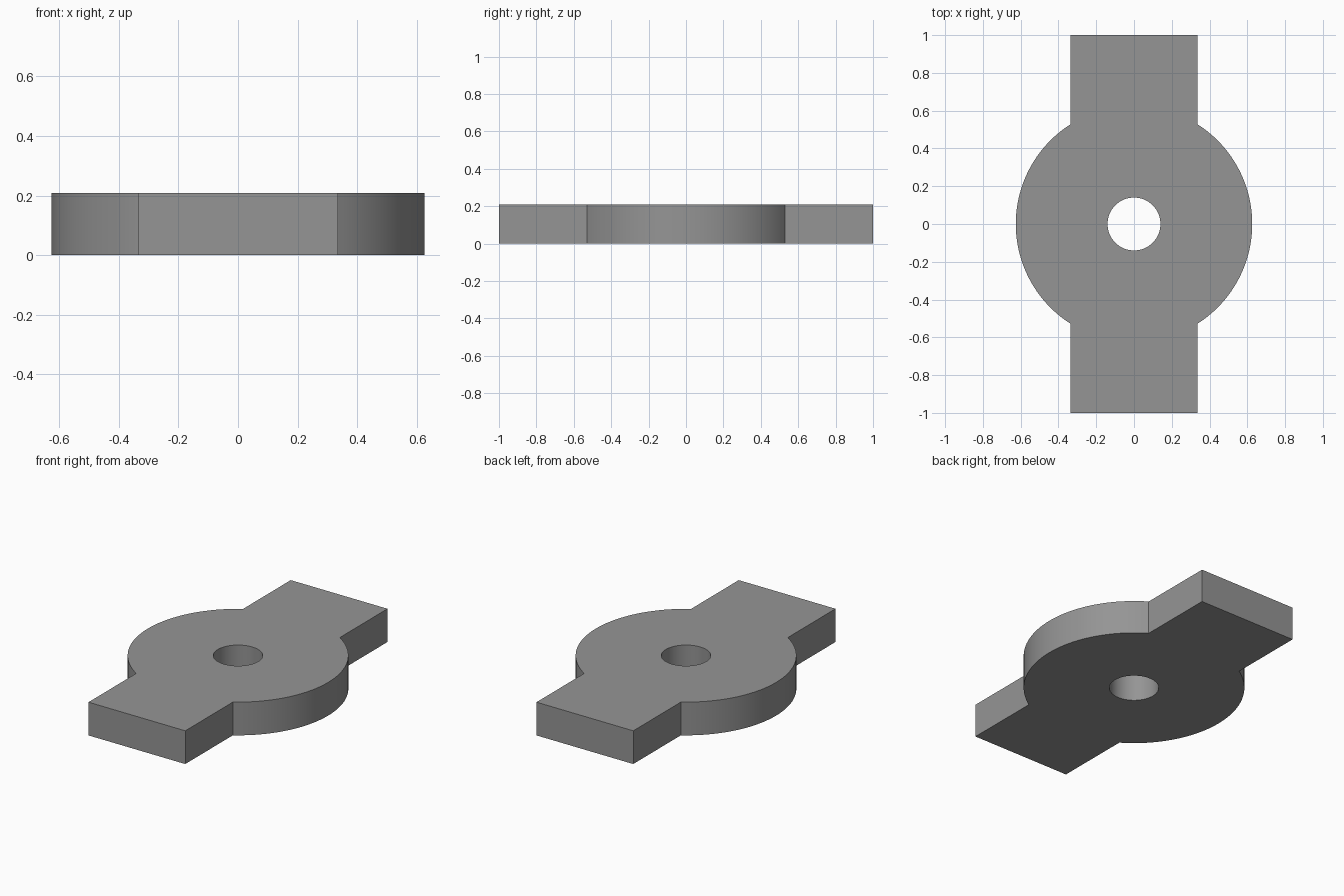
import bpy, bmesh, math

if "Cube" in bpy.data.objects:
    bpy.data.objects.remove(bpy.data.objects["Cube"])

DISC_R, HOLE_R = 0.626, 0.14
HALF_W, HALF_L, HEIGHT = 0.335, 1.0, 0.208


def outline_radius(a):
    """Distance from the centre to the edge of the disc and bar combined."""
    c, s = abs(math.cos(a)), abs(math.sin(a))
    bar = min(HALF_W / max(c, 1e-9), HALF_L / max(s, 1e-9))
    return max(DISC_R, bar)


# Directions around one quarter, with exact junction and bar corner, then mirrored
junction = math.acos(HALF_W / DISC_R)
corner = math.atan2(HALF_L, HALF_W)
quarter = [junction * i / 20 for i in range(20)]
quarter += [junction + (corner - junction) * i / 5 for i in range(5)]
quarter += [corner + (math.pi / 2 - corner) * i / 6 for i in range(7)]
half = quarter + [math.pi - a for a in reversed(quarter[1:-1])]
angles = half + [a + math.pi for a in half]

# Plate body with through hole
bm = bmesh.new()


def ring(radius, z):
    return [bm.verts.new((radius(a) * math.cos(a), radius(a) * math.sin(a), z))
            for a in angles]


loops = [ring(outline_radius, 0), ring(outline_radius, HEIGHT),
         ring(lambda a: HOLE_R, HEIGHT), ring(lambda a: HOLE_R, 0)]
n = len(angles)
for k in range(4):
    p, q = loops[k], loops[(k + 1) % 4]
    for i in range(n):
        j = (i + 1) % n
        bm.faces.new((p[i], p[j], q[j], q[i]))
bmesh.ops.recalc_face_normals(bm, faces=bm.faces)

mesh = bpy.data.meshes.new("lug_plate")
bm.to_mesh(mesh)
bm.free()
plate = bpy.data.objects.new("lug_plate", mesh)
bpy.context.collection.objects.link(plate)

# Plain grey finish
grey = bpy.data.materials.new("grey")
grey.diffuse_color = (0.3, 0.3, 0.3, 1)
grey.use_nodes = True
grey.node_tree.nodes["Principled BSDF"].inputs["Base Color"].default_value = grey.diffuse_color
mesh.materials.append(grey)

# Smooth curved walls, sharp edges
bpy.context.view_layer.objects.active = plate
plate.select_set(True)
bpy.ops.object.shade_smooth_by_angle(angle=math.radians(25))
